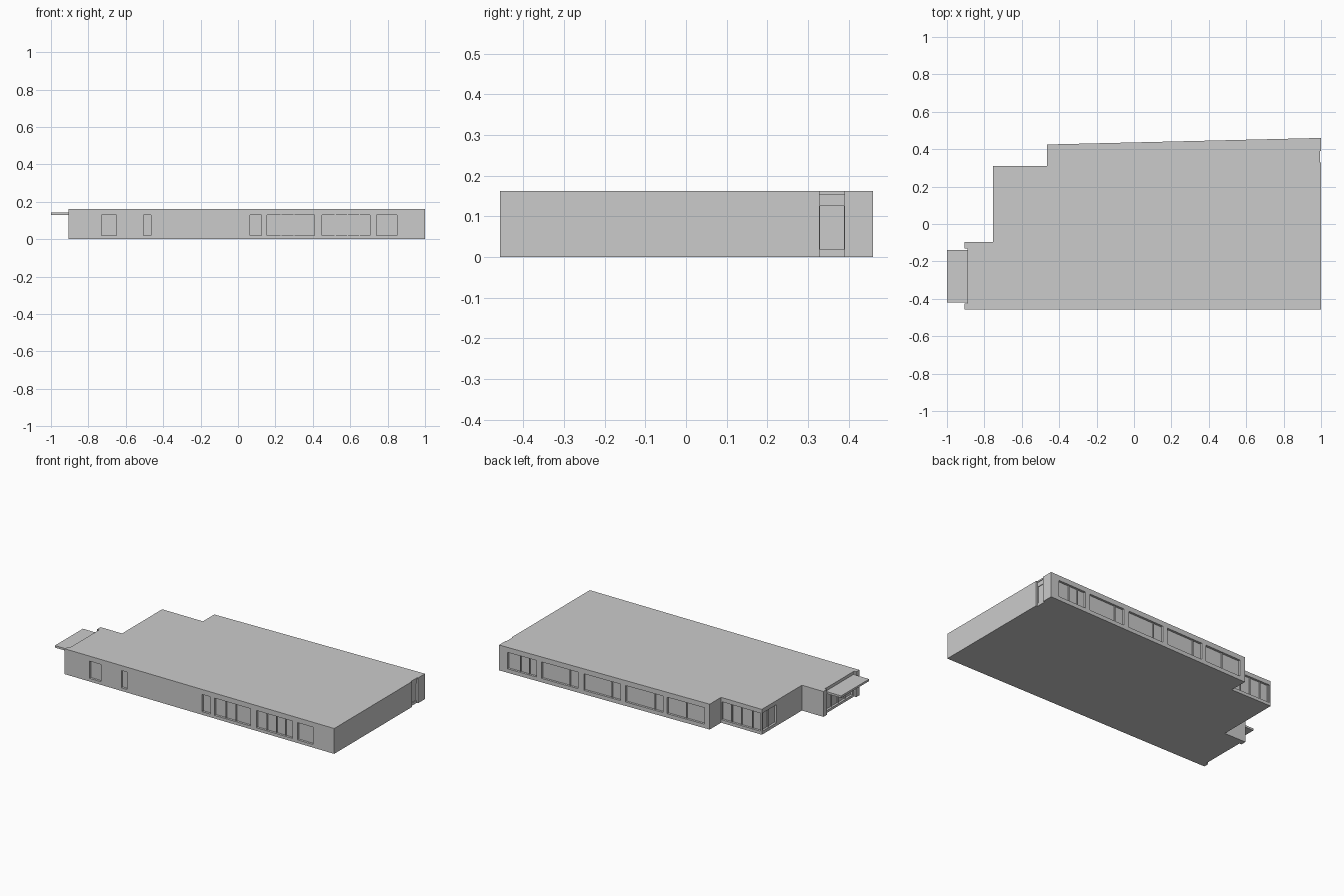
import bpy, bmesh, math
from mathutils import Matrix, Vector

if "Cube" in bpy.data.objects:
    bpy.data.objects.remove(bpy.data.objects["Cube"])

H = 0.162          # wall height
DEPTH = 0.015      # window recess depth
SLOPE = math.atan2(0.035, 1.465)

glass_mat = bpy.data.materials.new("light_glass")
glass_mat.diffuse_color = (0.8, 0.8, 0.8, 1)
glass_mat.use_nodes = True
glass_mat.node_tree.nodes["Principled BSDF"].inputs["Base Color"].default_value = glass_mat.diffuse_color


def to_object(bm, name, mat=None):
    bmesh.ops.recalc_face_normals(bm, faces=bm.faces)
    me = bpy.data.meshes.new(name)
    bm.to_mesh(me)
    bm.free()
    ob = bpy.data.objects.new(name, me)
    bpy.context.collection.objects.link(ob)
    if mat:
        me.materials.append(mat)
    return ob


def add_box(bm, lo, hi, frame=Matrix()):
    lo, hi = Vector(lo), Vector(hi)
    m = frame @ Matrix.Translation((lo + hi) / 2) @ Matrix.Diagonal((*(hi - lo), 1))
    bmesh.ops.create_cube(bm, size=1, matrix=m)


def wall(x, y, angle):
    # local x runs along the wall, local y points into the building
    return Matrix.Translation((x, y, 0)) @ Matrix.Rotation(angle, 4, 'Z')


# Building block, with shallow full-height notches at both entrances
outline = [(-0.905, -0.457), (1, -0.457), (1, 0.328), (0.99, 0.328), (0.99, 0.39),
           (1, 0.39), (1, 0.46), (-0.465, 0.425), (-0.465, 0.31), (-0.753, 0.31),
           (-0.753, -0.095), (-0.905, -0.095), (-0.905, -0.13), (-0.89, -0.13),
           (-0.89, -0.425), (-0.905, -0.425)]
bm = bmesh.new()
base = bm.faces.new([bm.verts.new((x, y, 0)) for x, y in outline])
ext = bmesh.ops.extrude_face_region(bm, geom=[base], use_keep_orig=True)
for v in ext["geom"]:
    if isinstance(v, bmesh.types.BMVert):
        v.co.z = H
building = to_object(bm, "building_block")

# Walls and their openings: (start, end, bottom, top, mullion positions)
front = wall(0, -0.457, 0)
right = wall(0.99, 0, math.pi / 2)
back = wall(0, 0.4361, math.pi + SLOPE)
annex_back = wall(0, 0.31, math.pi)
annex_left = wall(-0.753, 0, -math.pi / 2)
entry = wall(-0.89, 0, -math.pi / 2)
openings = [
    (front, [(-0.73, -0.65, .02, .13, []), (-0.505, -0.465, .02, .13, []),
             (0.065, 0.125, .02, .13, []), (0.155, 0.41, .02, .13, [0.23, 0.3]),
             (0.45, 0.705, .02, .13, [0.52, 0.585, 0.65]),
             (0.74, 0.85, .02, .13, [])]),
    (back, [(-0.94, -0.74, .025, .13, [-0.857, -0.794]),
            (-0.705, -0.45, .025, .13, [-0.51]),
            (-0.41, -0.155, .025, .13, [-0.22]),
            (-0.12, 0.14, .025, .13, [0.08]),
            (0.17, 0.43, .025, .13, [0.3])]),
    (annex_back, [(0.47, 0.745, .02, .135, [0.535, 0.605, 0.68])]),
    (annex_left, [(-0.3, -0.16, .02, .135, [-0.235])]),
    (entry, [(0.145, 0.41, .015, .125, [0.21, 0.277, 0.345])]),
    (right, [(0.33, 0.388, .018, .125, [])]),
]

# Recess cutters, glass panes and mullions
cut, panes, bars = bmesh.new(), bmesh.new(), bmesh.new()
for frame, rows in openings:
    for a, b, z0, z1, mullions in rows:
        d = 0.005 if frame is right else DEPTH
        add_box(cut, (a, -0.003, z0), (b, d, z1), frame)
        add_box(panes, (a, d - 0.001, z0), (b, d + 0.002, z1), frame)
        for m in mullions:
            add_box(bars, (m - 0.003, d - 0.008, z0), (m + 0.003, d, z1), frame)
cutter = to_object(cut, "recess_cutter")
cutter.hide_render = True
to_object(panes, "window_glass", glass_mat)
to_object(bars, "window_mullions")

mod = building.modifiers.new("recesses", 'BOOLEAN')
mod.operation = 'DIFFERENCE'
mod.solver = 'EXACT'
mod.object = cutter
bpy.context.view_layer.objects.active = building
bpy.ops.object.modifier_apply(modifier=mod.name)
bpy.data.objects.remove(cutter)

# Entrance canopy and the small lintel over the side door
bm = bmesh.new()
add_box(bm, (-1, -0.42, 0.13), (-0.889, -0.138, 0.143))
to_object(bm, "entrance_canopy")
bm = bmesh.new()
add_box(bm, (0.988, 0.328, 0.153), (0.994, 0.39, H))
to_object(bm, "side_door_lintel")
